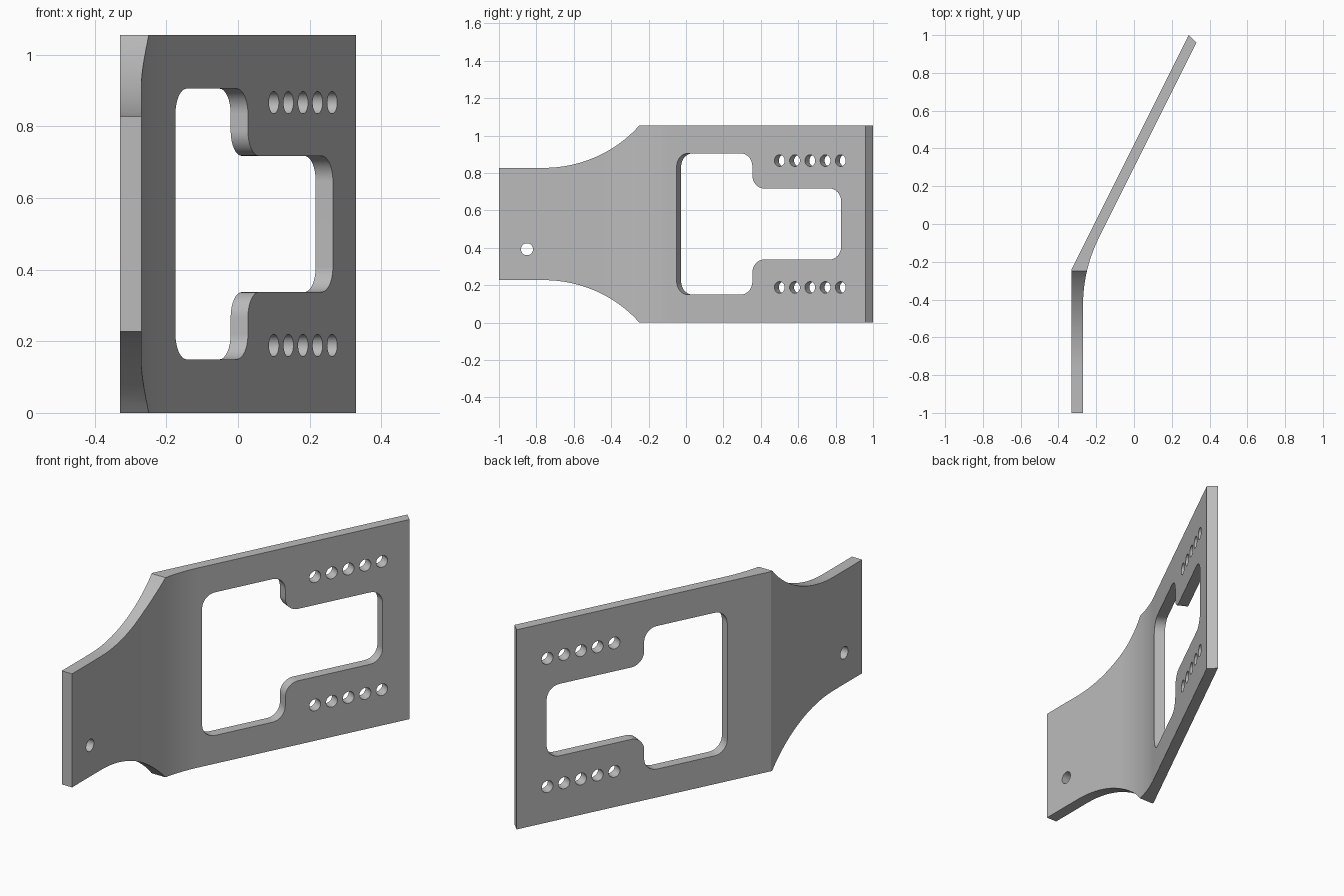
import bpy, bmesh, math
from mathutils import Vector, Matrix

cube = bpy.data.objects.get("Cube")
if cube:
    bpy.data.objects.remove(cube, do_unlink=True)

HEIGHT, MID = 1.055, 0.5275
BEND = math.atan2(1, 2)                      # plate turns this far at the bend
ALONG = Vector((math.sin(BEND), math.cos(BEND), 0))
NORMAL = Vector((math.cos(BEND), -math.sin(BEND), 0))
ORIGIN = Vector((-0.15, 0, 0))               # tilted inner face at y = 0


def prism(name, outline, matrix, low, high):
    """Extrude a 2D outline along the local z of matrix."""
    bm = bmesh.new()
    face = bm.faces.new([bm.verts.new((u, v, low)) for u, v in outline])
    top = bmesh.ops.extrude_face_region(bm, geom=[face])["geom"]
    bmesh.ops.translate(bm, vec=(0, 0, high - low),
                        verts=[g for g in top if isinstance(g, bmesh.types.BMVert)])
    bm.transform(matrix)
    bmesh.ops.recalc_face_normals(bm, faces=bm.faces)
    mesh = bpy.data.meshes.new(name)
    bm.to_mesh(mesh)
    bm.free()
    obj = bpy.data.objects.new(name, mesh)
    bpy.context.collection.objects.link(obj)
    return obj


def rounded(points, radius, steps=8):
    """Round every corner of a right-angled outline."""
    out = []
    for i, p in enumerate(points):
        p = Vector(p)
        a = (Vector(points[i - 1]) - p).normalized() * radius
        b = (Vector(points[(i + 1) % len(points)]) - p).normalized() * radius
        for k in range(steps + 1):
            t = math.pi / 2 * k / steps
            out.append(p + a * (1 - math.sin(t)) + b * (1 - math.cos(t)))
    return out


def circle(u, v, radius, steps=32):
    return [(u + radius * math.cos(math.tau * k / steps),
             v + radius * math.sin(math.tau * k / steps)) for k in range(steps)]


def basis(u, v, w, origin=Vector()):
    return Matrix((u, v, w)).transposed().to_4x4() if not origin.length else \
        Matrix.Translation(origin) @ Matrix((u, v, w)).transposed().to_4x4()


X, Y, Z = Vector((1, 0, 0)), Vector((0, 1, 0)), Vector((0, 0, 1))
side = basis(Y, Z, X)                        # outlines in y, z cut along x
tilted = basis(ALONG, Z, NORMAL, ORIGIN)     # outlines on the tilted plate

# Bent plate: sharp outer corner, rounded inner bend
R, start = 0.8, -0.43
bend = [(-0.27 + R * (1 - math.cos(BEND * k / 10)), start + R * math.sin(BEND * k / 10))
        for k in range(11)]
plan = [(-0.33, -1), (-0.27, -1)] + bend + [(0.33, 0.96), (0.29, 1), (-0.33, -0.24)]
plate = prism("bracket_plate", plan, Matrix(), -0.2, HEIGHT + 0.2)

# Side silhouette: narrow tab flaring out to the full height
FLARE, flare_end = 0.69, math.asin(0.51 / 0.69)
upper = [(-1.1, 0.30)]
for k in range(17):
    t = flare_end * k / 16
    upper.append((-0.76 + FLARE * math.sin(t), 0.30 + FLARE * (1 - math.cos(t))))
upper[-1] = (-0.25, MID)
upper.append((1.2, MID))
silhouette = [(y, MID + h) for y, h in upper] + [(y, MID - h) for y, h in reversed(upper)]
cutters = [(prism("silhouette_cutter", silhouette, side, -1, 1), 'INTERSECT')]

# Stepped window through the tilted plate
a, b, c = (y / ALONG.y for y in (-0.05, 0.355, 0.83))
tall, short = 0.378, 0.19
half = [(a, tall), (b, tall), (b, short), (c, short)]
window = [(s, MID + h) for s, h in half] + [(s, MID - h) for s, h in reversed(half)]
cutters.append((prism("window_cutter", rounded(window, 0.07), tilted, -0.2, 0.2), 'DIFFERENCE'))

# Rows of adjustment holes and the two tab holes
for sign in (1, -1):
    for k in range(5):
        s = (0.5 + 0.0815 * k) / ALONG.y
        cutters.append((prism("row_hole_cutter", circle(s, MID + sign * 0.339, 0.031),
                              tilted, -0.2, 0.2), 'DIFFERENCE'))
    cutters.append((prism("tab_hole_cutter", circle(-0.85, MID + sign * 0.135, 0.032),
                          side, -1, 1), 'DIFFERENCE'))

for cutter, operation in cutters:
    mod = plate.modifiers.new(cutter.name, 'BOOLEAN')
    mod.operation, mod.object, mod.solver = operation, cutter, 'EXACT'

# Bake the cuts and remove the cutters
baked = bpy.data.meshes.new_from_object(
    plate.evaluated_get(bpy.context.evaluated_depsgraph_get()))
plate.modifiers.clear()
plate.data = baked
for cutter, _ in cutters:
    bpy.data.objects.remove(cutter, do_unlink=True)

# Plain grey metal
grey = bpy.data.materials.new("plain_grey")
grey.use_nodes = True
colour = (0.5, 0.5, 0.5, 1)
grey.diffuse_color = colour
grey.node_tree.nodes["Principled BSDF"].inputs["Base Color"].default_value = colour
plate.data.materials.clear()
plate.data.materials.append(grey)

# Smooth the curved walls, keep the real edges crisp
bpy.ops.object.select_all(action='DESELECT')
plate.select_set(True)
bpy.context.view_layer.objects.active = plate
bpy.ops.object.shade_smooth_by_angle(angle=math.radians(20))
weighted = plate.modifiers.new("weighted_normals", 'WEIGHTED_NORMAL')
weighted.keep_sharp = True
